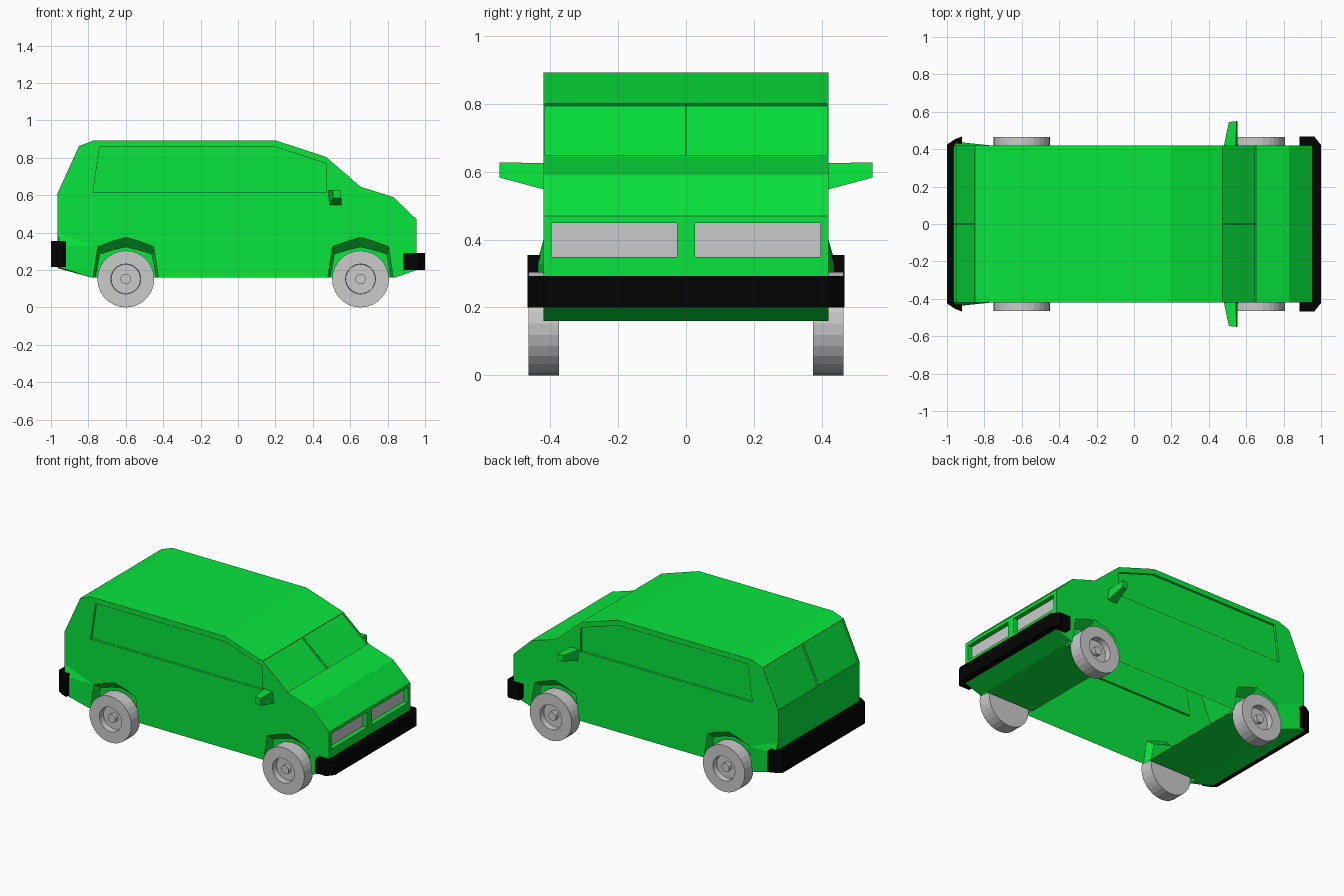
import bpy, bmesh, math
from mathutils import Vector

if "Cube" in bpy.data.objects:
    bpy.data.objects.remove(bpy.data.objects["Cube"])


def material(name, color):
    m = bpy.data.materials.new(name)
    m.diffuse_color = (*color, 1)
    m.use_nodes = True
    m.node_tree.nodes["Principled BSDF"].inputs["Base Color"].default_value = m.diffuse_color
    return m


GREEN = material("green paint", (0.002, 0.79, 0.045))
GREY = material("light grey", (0.6, 0.6, 0.6))
BLACK = material("black", (0.001, 0.001, 0.001))


def finish(bm, name, mats):
    bmesh.ops.remove_doubles(bm, verts=bm.verts, dist=0.0005)
    bmesh.ops.recalc_face_normals(bm, faces=bm.faces)
    me = bpy.data.meshes.new(name)
    bm.to_mesh(me)
    bm.free()
    for m in mats:
        me.materials.append(m)
    ob = bpy.data.objects.new(name, me)
    bpy.context.collection.objects.link(ob)
    return ob


def face(bm, pts, mat=0):
    f = bm.faces.new([bm.verts.new(p) for p in pts])
    f.material_index = mat


def strip(bm, a, b, closed=False):
    n = len(a)
    for i in range(n if closed else n - 1):
        j = (i + 1) % n
        face(bm, [a[i], a[j], b[j], b[i]])


def panel(bm, outline, holes, normal, depth, mat=0):
    """Flat panel with recessed panes."""
    normal = Vector(normal).normalized()
    edges = []
    for loop in [outline] + holes:
        vs = [bm.verts.new(p) for p in loop]
        edges += [bm.edges.new((vs[i], vs[(i + 1) % len(vs)])) for i in range(len(vs))]
    bmesh.ops.triangle_fill(bm, use_beauty=True, edges=edges, normal=normal)
    for loop in holes:
        deep = [Vector(p) - normal * depth for p in loop]
        strip(bm, loop, deep, True)
        face(bm, deep, mat)


W = 0.42
WELL = 0.365   # inner side of the wheel wells
# Silhouette from the lower rear, over the roof, to the lower front
TOP = [(-0.785, 0.16), (-0.965, 0.21), (-0.965, 0.61), (-0.85, 0.863), (-0.77, 0.893),
       (0.2, 0.893), (0.47, 0.805), (0.655, 0.645), (0.83, 0.59), (0.955, 0.47),
       (0.955, 0.2), (0.84, 0.16)]
ARCH = [(0.175, 0), (0.15, 0.165), (0.07, 0.195), (0, 0.215), (-0.07, 0.195),
        (-0.15, 0.165), (-0.175, 0)]
WINDOW = [(-0.775, 0.615), (-0.74, 0.858), (0.2, 0.858), (0.47, 0.77), (0.47, 0.615)]
AXLES = [0.655, -0.6]


def arch(cx, y, kx=1, kz=1):
    return [(cx + x * kx, y, 0.16 + z * kz) for x, z in ARCH]


# Body shell
bm = bmesh.new()
for s in (1, -1):
    y = s * W
    side = [(x, y, z) for x, z in TOP]
    for cx in AXLES:
        side += arch(cx, y)
    panel(bm, side, [[(x, y, z) for x, z in WINDOW]], (0, s, 0), 0.015)

for i in range(len(TOP) - 1):
    (x0, z0), (x1, z1) = TOP[i], TOP[i + 1]
    quad = [(x0, -W, z0), (x0, W, z0), (x1, W, z1), (x1, -W, z1)]
    normal = (z0 - z1, 0, x1 - x0)

    def pane(t0, t1, ya, yb):
        at = lambda t, yy: (x0 + (x1 - x0) * t, yy, z0 + (z1 - z0) * t)
        return [at(t0, ya), at(t0, yb), at(t1, yb), at(t1, ya)]

    if i in (2, 6):      # rear window and windscreen, two panes each
        holes = [pane(0.01, 0.985, -0.416, -0.002), pane(0.01, 0.985, 0.002, 0.416)]
        panel(bm, quad, holes, normal, 0.012)
    elif i == 9:         # nose with recessed headlights
        holes = [pane(0.08, 0.452, -0.396, -0.026), pane(0.08, 0.452, 0.026, 0.396)]
        panel(bm, quad, holes, normal, 0.03, 1)
    else:
        face(bm, quad)
finish(bm, "van_body", [GREEN, GREY])

# Wheel wells: sloping liner closed by an inner wall
for cx, end in zip(AXLES, ("front", "rear")):
    for s, hand in ((-1, "right"), (1, "left")):
        bm = bmesh.new()
        inner = arch(cx, s * WELL, 0.93, 0.76)
        strip(bm, arch(cx, s * W), inner)
        face(bm, inner)
        finish(bm, end + "_wheel_well_" + hand, [GREEN])

# Floor panels between the wheel wells, open in the middle
for name, xa, xb in (("front_floor", 0.48, 0.84), ("rear_floor", -0.785, -0.425)):
    bm = bmesh.new()
    face(bm, [(xa, -WELL, 0.16), (xa, WELL, 0.16), (xb, WELL, 0.16), (xb, -WELL, 0.16)])
    for f in bm.faces:
        f.normal_update()
        if f.normal.z > 0:
            f.normal_flip()
    finish(bm, name, [GREEN])

# Rear quarters flaring out towards the bumper
for s, hand in ((-1, "right"), (1, "left")):
    a, b, c, d, e = [(-0.96, s * W, 0.4), (-0.955, s * 0.44, 0.33), (-0.955, s * 0.44, 0.215),
                     (-0.765, s * W, 0.325), (-0.785, s * W, 0.16)]
    base = (-0.96, s * W, 0.211)
    bm = bmesh.new()
    for poly in ((a, b, d), (b, c, e, d), (a, base, c, b), (c, base, e), (a, d, e, base)):
        face(bm, poly)
    finish(bm, "rear_quarter_flare_" + hand, [GREEN])


# Bumpers with wrapped ends
def bumper(name, half, z0, z1):
    outline = half + [(x, -y) for x, y in reversed(half)]
    lo = [(x, y, z0) for x, y in outline]
    hi = [(x, y, z1) for x, y in outline]
    bm = bmesh.new()
    face(bm, lo)
    face(bm, hi)
    strip(bm, lo, hi, True)
    finish(bm, name, [BLACK])


bumper("front_bumper", [(0.95, 0.421), (0.885, 0.421), (0.885, 0.467), (0.965, 0.467),
                        (1.0, 0.422)], 0.2, 0.292)
bumper("rear_bumper", [(-0.96, 0.421), (-0.92, 0.425), (-0.92, 0.468), (-0.96, 0.452),
                       (-1.0, 0.425)], 0.215, 0.355)

# Wheels: lathed profile of (radius, offset from centre line)
RIM = [(0, 0.45), (0.028, 0.45), (0.028, 0.425), (0.078, 0.425), (0.08, 0.465),
       (0.152, 0.465), (0.152, 0.375), (0, 0.375)]
for cx, end in zip(AXLES, ("front", "rear")):
    for s, hand in ((-1, "right"), (1, "left")):
        bm = bmesh.new()
        vs = [bm.verts.new((cx + r, s * y, 0.152)) for r, y in RIM]
        es = [bm.edges.new(p) for p in zip(vs, vs[1:])]
        bmesh.ops.spin(bm, geom=vs + es, cent=(cx, 0, 0.152), axis=(0, 1, 0),
                       angle=math.tau, steps=28)
        bmesh.ops.dissolve_degenerate(bm, edges=bm.edges, dist=0.0001)
        finish(bm, end + "_wheel_" + hand, [GREY])

# Door mirrors, tapering outward
for s, hand in ((-1, "right"), (1, "left")):
    root = [(0.48, s * 0.415, 0.625), (0.545, s * 0.415, 0.625),
            (0.555, s * 0.415, 0.547), (0.49, s * 0.415, 0.547)]
    tip = [(0.507, s * 0.545, 0.628), (0.548, s * 0.55, 0.628),
           (0.552, s * 0.55, 0.583), (0.51, s * 0.545, 0.587)]
    bm = bmesh.new()
    face(bm, root)
    face(bm, tip)
    strip(bm, root, tip, True)
    finish(bm, "door_mirror_" + hand, [GREEN])
